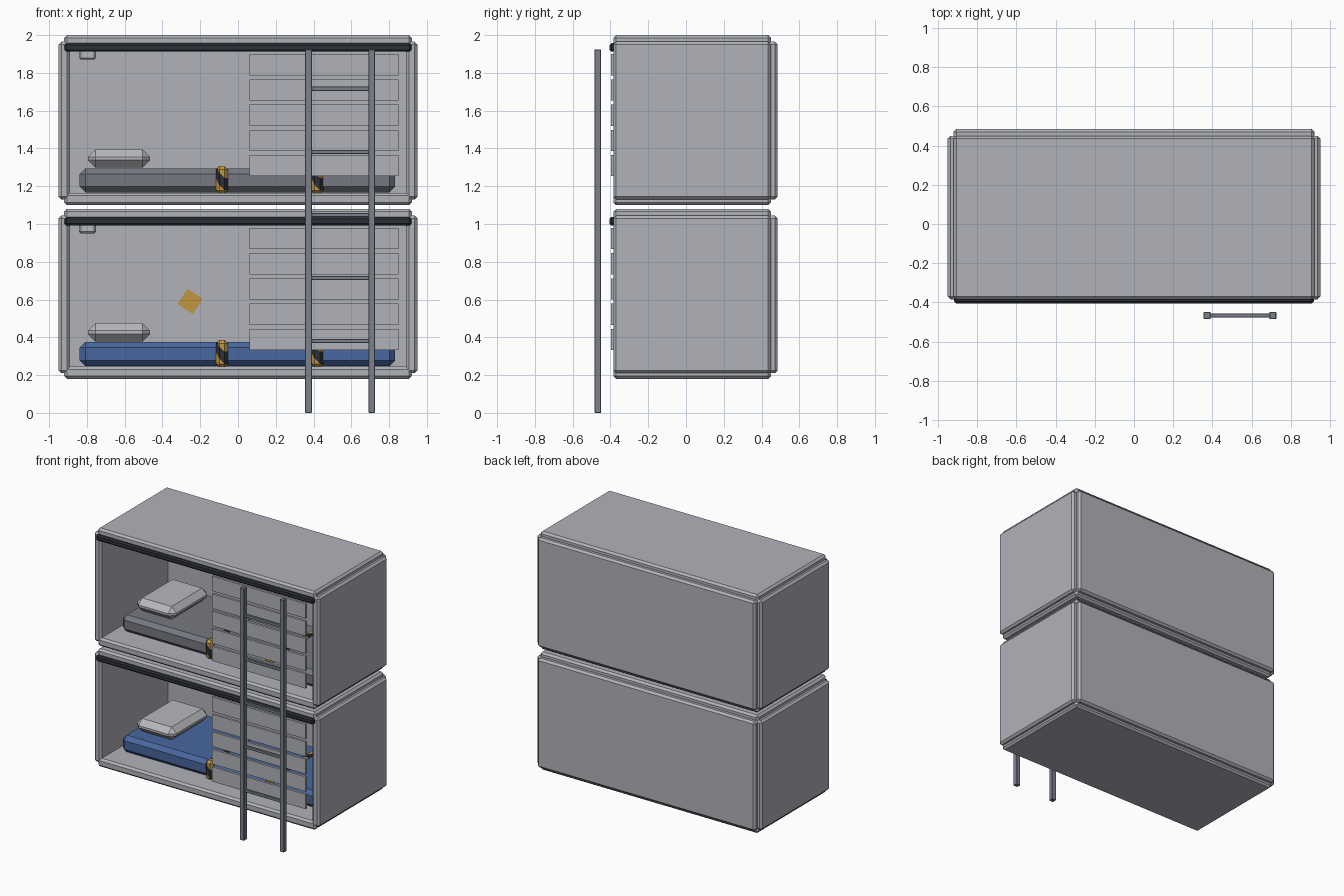
import bpy, bmesh, math
from mathutils import Vector, Matrix

cube = bpy.data.objects.get("Cube")
if cube:
    bpy.data.objects.remove(cube, do_unlink=True)


def material(name, rgb):
    m = bpy.data.materials.new(name)
    m.use_nodes = True
    m.diffuse_color = (*rgb, 1)
    m.node_tree.nodes["Principled BSDF"].inputs["Base Color"].default_value = (*rgb, 1)
    return m


PANEL = material("light grey panel", (0.44, 0.45, 0.49))
STEEL = material("steel grey", (0.2, 0.22, 0.26))
DARK = material("charcoal", (0.025, 0.028, 0.038))
GREY = material("grey fabric", (0.18, 0.19, 0.22))
BLUE = material("blue fabric", (0.065, 0.135, 0.35))
PILLOW = material("pale fabric", (0.47, 0.48, 0.5))
AMBER = material("amber", (0.54, 0.3, 0.05))


def box(name, x, y, z, mats, bevel=0.0, stripes=0.0):
    """Chamfered box spanning three (low, high) ranges, with optional diagonal stripes."""
    lo, hi = Vector((x[0], y[0], z[0])), Vector((x[1], y[1], z[1]))
    bm = bmesh.new()
    bmesh.ops.create_cube(bm, size=1, matrix=Matrix.Translation((lo + hi) / 2)
                          @ Matrix.Diagonal((*(hi - lo), 1)))
    if bevel:
        bmesh.ops.bevel(bm, geom=bm.edges[:], offset=bevel, segments=1,
                        affect='EDGES', clamp_overlap=True)
    if stripes:
        # cut along diagonal planes, then colour every second band
        across = Vector((1, -1, 1))
        span = [across.dot(v.co - lo) for v in bm.verts]
        for i in range(math.floor(min(span) / stripes), math.ceil(max(span) / stripes) + 1):
            bmesh.ops.bisect_plane(bm, geom=bm.verts[:] + bm.edges[:] + bm.faces[:],
                                   plane_co=lo + Vector((i * stripes, 0, 0)), plane_no=across)
        for f in bm.faces:
            band = math.floor(across.dot(f.calc_center_median() - lo) / stripes)
            f.material_index = band % 2
    mesh = bpy.data.meshes.new(name)
    bm.to_mesh(mesh)
    bm.free()
    for m in mats:
        mesh.materials.append(m)
    obj = bpy.data.objects.new(name, mesh)
    bpy.context.collection.objects.link(obj)
    return obj


def bunk(level, z0, fabric):
    def part(name, x, y, z, *mats, **kw):
        return box(f"{level}_{name}", x, y, (z0 + z[0], z0 + z[1]), mats, **kw)

    # shell panels, open at the front
    wide, deep, tall = (-0.92, 0.92), (-0.385, 0.45), (0.03, 0.865)
    part("floor", wide, deep, (0, 0.065), PANEL, bevel=0.015)
    part("roof", wide, deep, (0.84, 0.9), PANEL, bevel=0.015)
    part("back_wall", wide, (0.425, 0.485), tall, PANEL, bevel=0.015)
    part("left_wall", (0.89, 0.95), deep, tall, PANEL, bevel=0.015)
    part("right_wall", (-0.95, -0.89), deep, tall, PANEL, bevel=0.015)

    # curtain rail and slatted blind
    part("blind_rail", (-0.918, 0.918), (-0.405, -0.36), (0.812, 0.857), DARK, bevel=0.01)
    for i in range(5):
        bottom = 0.153 + i * 0.1335
        part(f"blind_slat_{i + 1}", (0.06, 0.85), (-0.398, -0.38), (bottom, bottom + 0.112), PANEL)

    # bedding
    part("mattress", (-0.838, 0.832), (-0.22, 0.42), (0.068, 0.195), fabric, bevel=0.03)
    part("pillow", (-0.795, -0.465), (-0.12, 0.33), (0.198, 0.295), PILLOW, bevel=0.04)
    for side, x in (("right", -0.085), ("left", 0.42)):
        part(f"{side}_strap", (x - 0.032, x + 0.032), (-0.237, 0.425), (0.06, 0.206),
             AMBER, DARK, bevel=0.018, stripes=0.065)

    # reading lamp
    part("reading_lamp", (-0.842, -0.752), (0.0, 0.2), (0.77, 0.845), PILLOW, bevel=0.01)


bunk("lower", 0.18, BLUE)
bunk("upper", 1.1, GREY)

# sticky note on the lower back wall
note = box("wall_note", (-0.048, 0.048), (-0.003, 0.003), (-0.048, 0.048), [AMBER])
note.location = (-0.253, 0.421, 0.59)
note.rotation_euler.y = math.radians(33)

# ladder
for side, x in (("right", 0.373), ("left", 0.708)):
    box(f"ladder_{side}_post", (x - 0.018, x + 0.018), (-0.485, -0.449), (0, 1.925), [STEEL], bevel=0.003)
for i in range(5):
    z = 0.38 + i * 0.334
    box(f"ladder_rung_{i + 1}", (0.38, 0.7), (-0.477, -0.457), (z - 0.011, z + 0.011), [STEEL], bevel=0.003)
